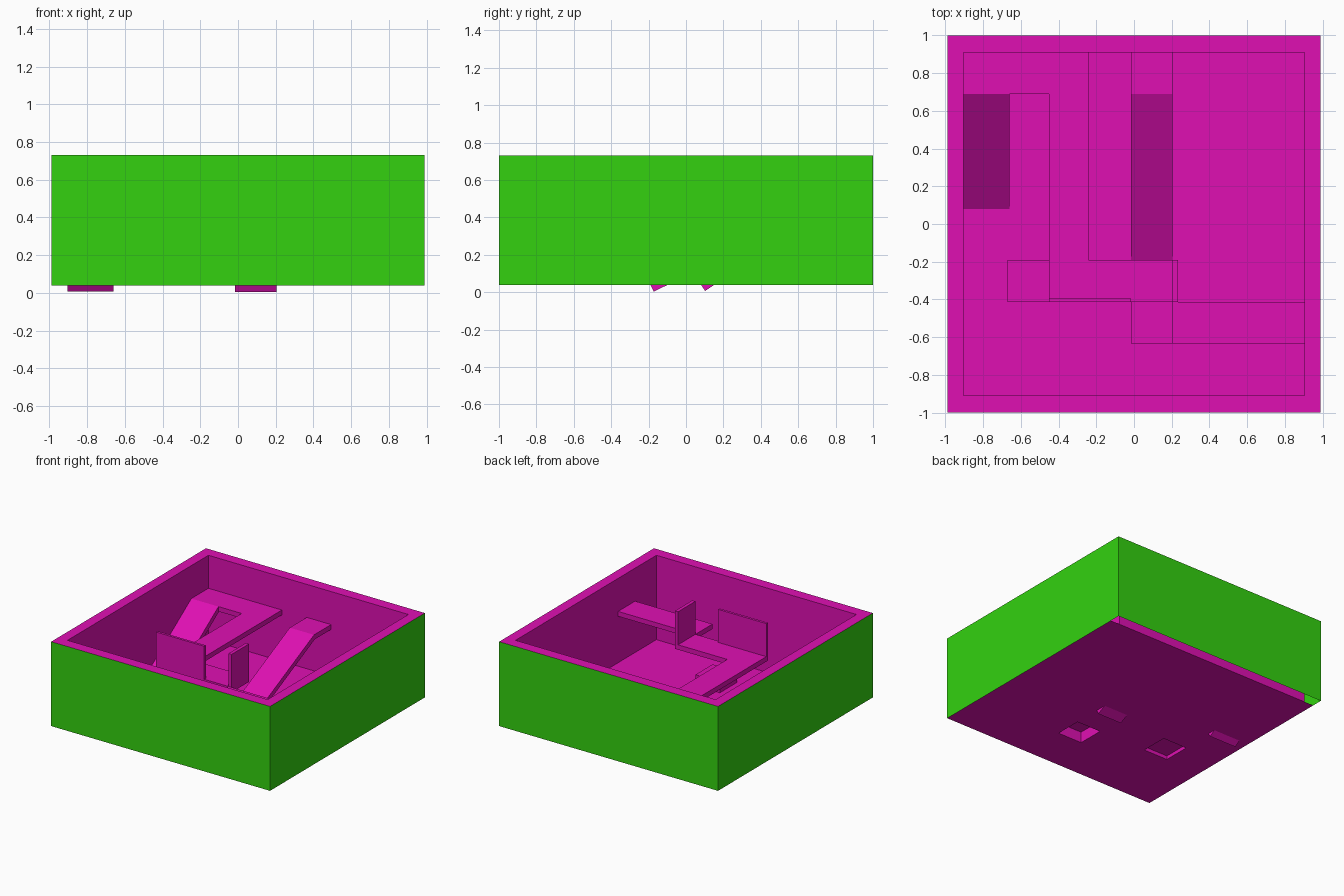
import bpy
import bmesh
from mathutils import Vector

cube = bpy.data.objects.get("Cube")
if cube:
    bpy.data.objects.remove(cube, do_unlink=True)


def material(name, rgb):
    m = bpy.data.materials.new(name)
    m.use_nodes = True
    m.diffuse_color = (*rgb, 1)
    m.node_tree.nodes["Principled BSDF"].inputs["Base Color"].default_value = (*rgb, 1)
    return m


PINK = material("magenta", (0.74, 0.005, 0.45))
GREEN = material("green", (0.033, 0.64, 0.005))

BASE, TOP, DECK = 0.04, 0.73, 0.46
OX, OY = 0.99, 1.0      # outer half sizes
IX, IY = 0.905, 0.91    # inner half sizes
THICK = 0.04


def finish(name, bm, mat):
    mesh = bpy.data.meshes.new(name)
    bm.to_mesh(mesh)
    bm.free()
    mesh.materials.append(mat)
    ob = bpy.data.objects.new(name, mesh)
    bpy.context.collection.objects.link(ob)
    return ob


def box(name, x0, x1, y0, y1, z0, z1):
    bm = bmesh.new()
    bmesh.ops.create_cube(bm, size=1)
    for v in bm.verts:
        v.co = Vector((x1 if v.co.x > 0 else x0,
                       y1 if v.co.y > 0 else y0,
                       z1 if v.co.z > 0 else z0))
    return finish(name, bm, PINK)


def prism(name, outline, x0, x1):
    """Side outline in y and z, extended along x."""
    bm = bmesh.new()
    face = bm.faces.new([bm.verts.new((x0, y, z)) for y, z in outline])
    out = bmesh.ops.extrude_face_region(bm, geom=[face])
    moved = [g for g in out["geom"] if isinstance(g, bmesh.types.BMVert)]
    bmesh.ops.translate(bm, verts=moved, vec=(x1 - x0, 0, 0))
    bmesh.ops.recalc_face_normals(bm, faces=bm.faces)
    return finish(name, bm, PINK)


def corners(hx, hy):
    return [(-hx, -hy), (hx, -hy), (hx, hy), (-hx, hy)]


def wall_loop(name, pts, mat, inward):
    """Thin walls around a rectangle."""
    bm = bmesh.new()
    low = [bm.verts.new((x, y, BASE)) for x, y in pts]
    high = [bm.verts.new((x, y, TOP)) for x, y in pts]
    for i in range(4):
        j = (i + 1) % 4
        quad = [low[i], low[j], high[j], high[i]]
        bm.faces.new(quad[::-1] if inward else quad)
    return finish(name, bm, mat)


# Hollow tray walls and the flat rim joining them
outer, inner = corners(OX, OY), corners(IX, IY)
wall_loop("outer_walls", outer, GREEN, False)
wall_loop("inner_walls", inner, PINK, True)
bm = bmesh.new()
a = [bm.verts.new((x, y, TOP)) for x, y in outer]
b = [bm.verts.new((x, y, TOP)) for x, y in inner]
for i in range(4):
    j = (i + 1) % 4
    bm.faces.new([a[i], a[j], b[j], b[i]])
finish("rim", bm, PINK)

# Floor sheet with two raised pads that are open underneath
xs = [-OX, -0.67, -0.45, -0.015, 0.205, OX]
ys = [-OY, -0.635, -0.415, -0.19, IY]
pads = {(1, 2): 0.03, (3, 1): 0.09}
bm = bmesh.new()
grid = [[bm.verts.new((x, y, BASE)) for y in ys] for x in xs]
for i in range(len(xs) - 1):
    for j in range(len(ys) - 1):
        ring = [grid[i][j], grid[i + 1][j], grid[i + 1][j + 1], grid[i][j + 1]]
        rise = pads.get((i, j), 0)
        if rise:
            up = [bm.verts.new(v.co + Vector((0, 0, rise))) for v in ring]
            bm.faces.new(up)
            for k in range(4):
                n = (k + 1) % 4
                bm.faces.new([ring[k], ring[n], up[n], up[k]])
        else:
            bm.faces.new(ring)
finish("floor_with_pads", bm, PINK)


# Ramps rising to the back, each bending into a level landing
def ramp(name, x0, x1, y0, y1):
    along = Vector((y1 - y0, DECK - BASE)).normalized()
    drop = Vector((along.y, -along.x)) * THICK
    bend = THICK * (1 - along.x) / along.y
    prism(name, [(y0, BASE), (y0 + drop.x, BASE + drop.y),
                 (y1 + bend, DECK - THICK), (IY, DECK - THICK),
                 (IY, DECK), (y1, DECK)], x0, x1)


ramp("right_ramp", -IX, -0.66, 0.08, 0.69)
ramp("middle_ramp", -0.015, 0.205, -0.19, 0.69)

# Raised walkways
for name, x0, x1, y0, y1 in [
    ("back_walkway", -0.66, -0.24, 0.69, IY),
    ("long_walkway", -0.45, -0.24, -0.19, 0.69),
    ("cross_walkway", -0.45, 0.233, -0.415, -0.19),
    ("left_walkway", 0.205, IX, -0.635, -0.415),
]:
    box(name, x0, x1, y0, y1, DECK - THICK, DECK)

# Upright panels on the cross walkway
box("front_panel", -0.45, -0.015, -0.415, -0.395, DECK - THICK, TOP)
box("end_panel", 0.205, 0.233, -0.415, -0.19, DECK - THICK, TOP)
